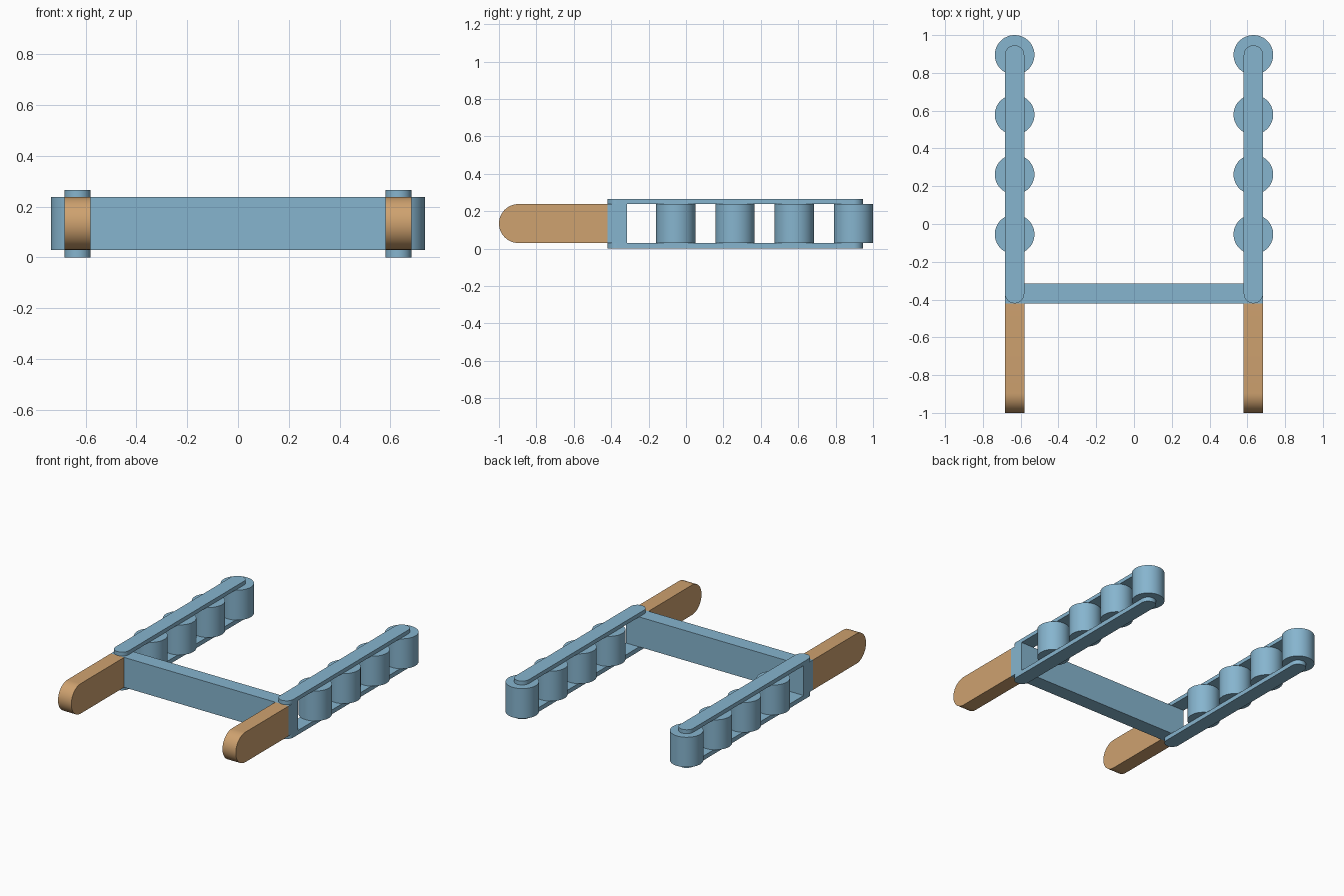
import bpy, bmesh
from math import sin, cos, pi
from mathutils import Vector

if "Cube" in bpy.data.objects:
    bpy.data.objects.remove(bpy.data.objects["Cube"])

X = 0.632           # side rail centre
HALF = 0.051        # half thickness of rails and handles
Z0, Z1, TOP = 0.03, 0.238, 0.265
Y0, Y1 = -0.42, 0.946


def material(name, colour):
    m = bpy.data.materials.new(name)
    m.diffuse_color = colour
    m.use_nodes = True
    m.node_tree.nodes["Principled BSDF"].inputs["Base Color"].default_value = m.diffuse_color
    return m


blue = material("blue", (0.24, 0.46, 0.62, 1))
wood = material("wood", (0.62, 0.36, 0.16, 1))


def arc(cx, cy, r, a0, a1, n=24):
    return [(cx + r * cos(a0 + (a1 - a0) * i / n),
             cy + r * sin(a0 + (a1 - a0) * i / n)) for i in range(n + 1)]


def prism(name, points, direction, mat):
    """Extrude a closed 3D outline along a direction."""
    bm = bmesh.new()
    face = bm.faces.new([bm.verts.new(p) for p in points])
    new = bmesh.ops.extrude_face_region(bm, geom=[face])["geom"]
    bmesh.ops.translate(bm, vec=Vector(direction),
                        verts=[v for v in new if isinstance(v, bmesh.types.BMVert)])
    bmesh.ops.recalc_face_normals(bm, faces=bm.faces)
    me = bpy.data.meshes.new(name)
    bm.to_mesh(me)
    bm.free()
    ob = bpy.data.objects.new(name, me)
    bpy.context.collection.objects.link(ob)
    me.materials.append(mat)
    bpy.ops.object.select_all(action='DESELECT')
    ob.select_set(True)
    bpy.context.view_layer.objects.active = ob
    bpy.ops.object.shade_smooth_by_angle(angle=0.6)
    return ob


# crossbar joining both sides
bar = [(-X - HALF, Y0), (X + HALF, Y0), (X + HALF, -0.316), (-X - HALF, -0.316)]
prism("crossbar", [(x, y, Z0) for x, y in bar], (0, 0, Z1 - Z0), blue)

for side, sx in (("left", -X), ("right", X)):
    # round-ended plates below and above the rollers
    plate = arc(sx, Y1 - HALF, HALF, 0, pi) + arc(sx, Y0 + HALF, HALF, pi, 2 * pi)
    for level, z, h in (("lower", 0, Z0), ("upper", Z1, TOP - Z1)):
        prism(f"{side}_{level}_rail", [(x, y, z) for x, y in plate], (0, 0, h), blue)

    # vertical rollers
    for i in range(4):
        ring = arc(sx, 0.895 - 0.3165 * i, 0.105, 0, 2 * pi, 48)[:-1]
        prism(f"{side}_roller_{i + 1}", [(x, y, Z0) for x, y in ring],
              (0, 0, Z1 - Z0), blue)

    # handle with a rounded front end
    r = (Z1 - Z0) / 2
    grip = arc(-1 + r, Z0 + r, r, pi / 2, 3 * pi / 2) + [(Y0, Z0), (Y0, Z1)]
    prism(f"{side}_handle", [(sx - HALF, y, z) for y, z in grip],
          (2 * HALF, 0, 0), wood)
